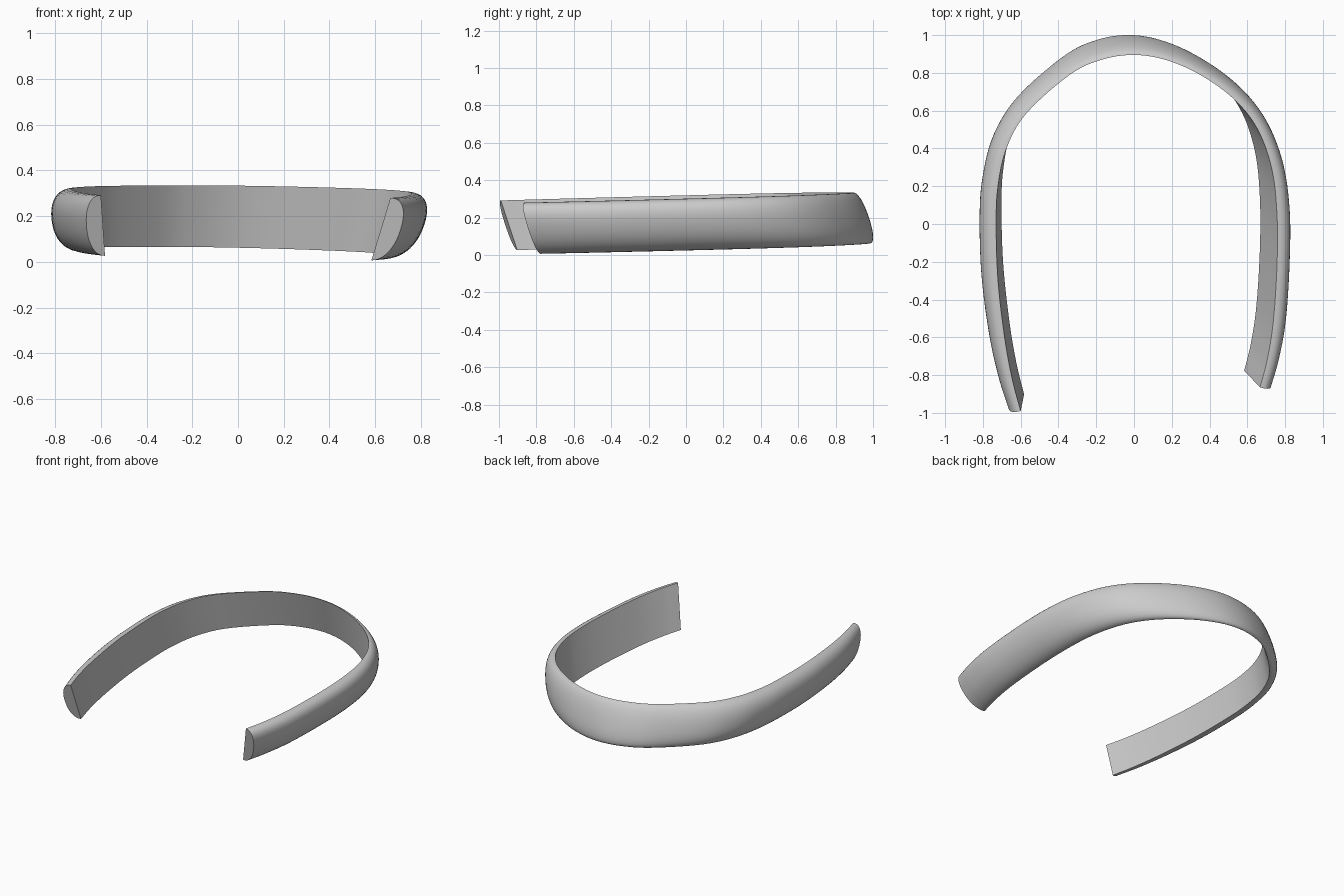
import bpy, bmesh, math
from mathutils import Vector

if "Cube" in bpy.data.objects:
    bpy.data.objects.remove(bpy.data.objects["Cube"])

# Upper inner edge of the band seen from above, plus outward bulge: (x, y, bulge)
path = [Vector(p) for p in [
    (-0.60, -0.99, 0.075), (-0.645, -0.82, 0.085), (-0.685, -0.60, 0.095),
    (-0.72, -0.30, 0.10), (-0.73, 0.0, 0.10), (-0.72, 0.20, 0.095),
    (-0.675, 0.40, 0.085), (-0.57, 0.585, 0.065), (-0.34, 0.79, 0.048),
    (-0.17, 0.87, 0.042), (0.0, 0.895, 0.04), (0.17, 0.868, 0.042),
    (0.35, 0.79, 0.048), (0.53, 0.66, 0.06), (0.655, 0.50, 0.075),
    (0.73, 0.29, 0.09), (0.757, 0.05, 0.10), (0.757, -0.22, 0.10),
    (0.737, -0.52, 0.10), (0.705, -0.72, 0.095), (0.667, -0.865, 0.09)]]
STEPS, ARC = 6, 20


def smooth_path(pts):
    """Catmull-Rom curve through the stations."""
    ext = [2 * pts[0] - pts[1]] + pts + [2 * pts[-1] - pts[-2]]
    out = []
    for i in range(1, len(ext) - 2):
        a, b, c, d = ext[i - 1:i + 3]
        for s in range(STEPS):
            t = s / STEPS
            out.append(0.5 * (2 * b + (c - a) * t + (2 * a - 5 * b + 4 * c - d) * t * t
                              + (3 * b - a - 3 * c + d) * t ** 3))
    return out + [pts[-1]]


def section(p, tangent):
    """Leaning D section: flat inside, rounded outside."""
    x, y, bulge = p
    top = Vector((x, y, 0.31 + 0.026 * y - 0.012 * x))
    low = Vector((x - 0.03 - 0.08 * x, y + 0.088, 0.04 + 0.025 * y - 0.018 * x))
    n = Vector((-tangent.y, tangent.x, 0)).normalized()
    pts = []
    for k in range(ARC + 1):
        a = math.pi * k / ARC
        f = 0.5 - 0.5 * math.copysign(abs(math.cos(a)) ** 0.9, math.cos(a))
        pts.append(top.lerp(low, f) + n * bulge * max(math.sin(a), 0) ** 0.9)
    return pts


# Loft the band
curve = smooth_path(path)
bm = bmesh.new()
rings = []
for i, p in enumerate(curve):
    tangent = curve[min(i + 1, len(curve) - 1)] - curve[max(i - 1, 0)]
    rings.append([bm.verts.new(v) for v in section(p, tangent)])
for r0, r1 in zip(rings, rings[1:]):
    for k in range(ARC + 1):
        j = (k + 1) % (ARC + 1)
        bm.faces.new((r0[k], r0[j], r1[j], r1[k]))

# Flat ends
bm.faces.new(rings[0])
bm.faces.new(rings[-1])
bmesh.ops.recalc_face_normals(bm, faces=bm.faces)

mesh = bpy.data.meshes.new("open_band")
bm.to_mesh(mesh)
bm.free()
band = bpy.data.objects.new("open_band", mesh)
bpy.context.collection.objects.link(band)
bpy.context.view_layer.objects.active = band
band.select_set(True)
bpy.ops.object.shade_smooth_by_angle(angle=math.radians(40))
